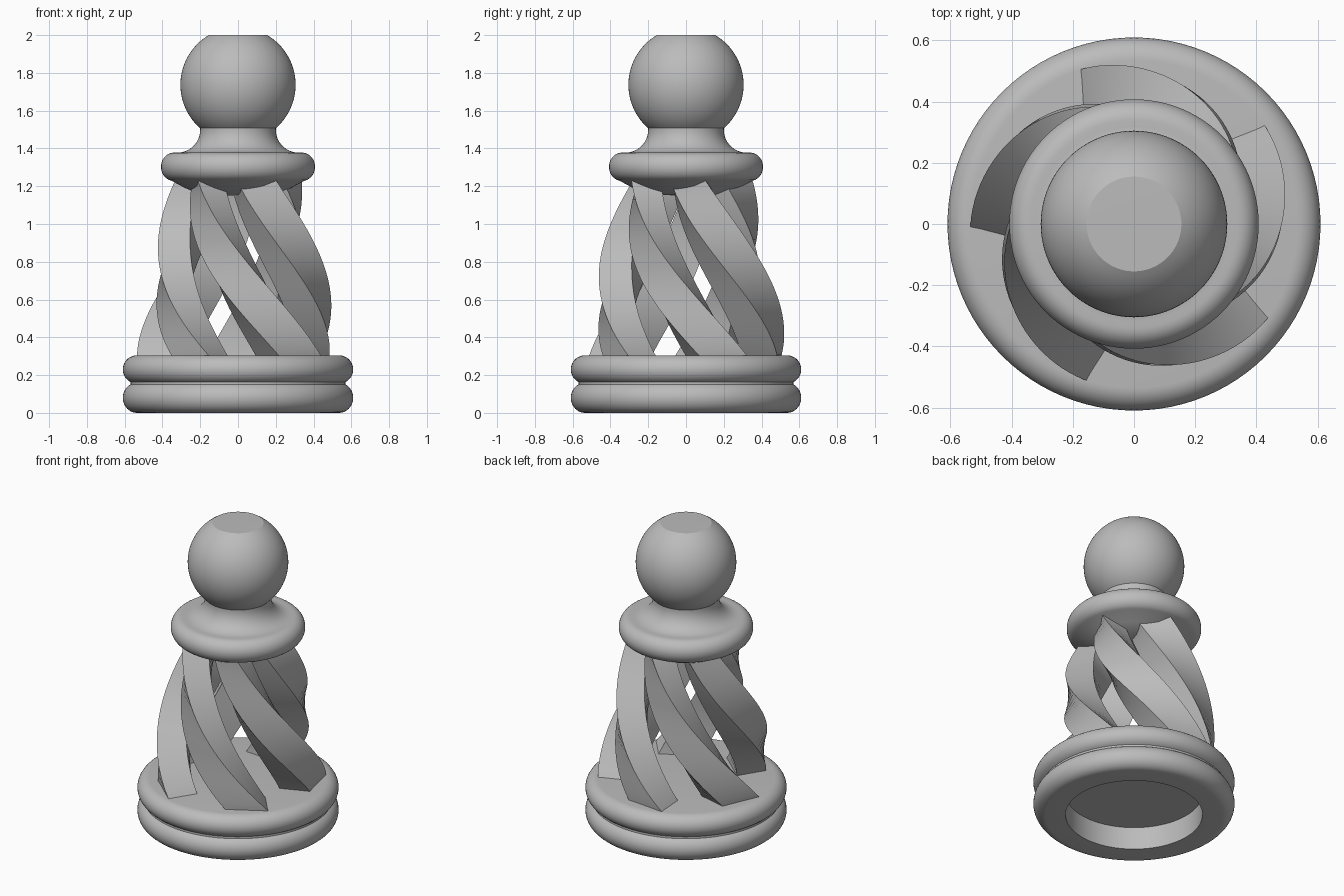
import bpy, bmesh, math
from math import sin, cos, radians, pi

if "Cube" in bpy.data.objects:
    bpy.data.objects.remove(bpy.data.objects["Cube"], do_unlink=True)

GREY = bpy.data.materials.new("plain_grey")
GREY.use_nodes = True
GREY.diffuse_color = (0.5, 0.5, 0.5, 1)
GREY.node_tree.nodes["Principled BSDF"].inputs["Base Color"].default_value = (0.5, 0.5, 0.5, 1)


def finish(bm, name, angle=30):
    bmesh.ops.recalc_face_normals(bm, faces=bm.faces)
    mesh = bpy.data.meshes.new(name)
    bm.to_mesh(mesh)
    bm.free()
    obj = bpy.data.objects.new(name, mesh)
    bpy.context.collection.objects.link(obj)
    mesh.materials.append(GREY)
    bpy.ops.object.select_all(action="DESELECT")
    obj.select_set(True)
    bpy.context.view_layer.objects.active = obj
    bpy.ops.object.shade_smooth_by_angle(angle=radians(angle))
    return obj


def arc(cr, cz, rr, rz, start, end, steps=14):
    """Points (radius, height) on an elliptical arc, angles in degrees."""
    angles = [radians(start + (end - start) * i / steps) for i in range(steps + 1)]
    return [(cr + rr * cos(a), cz + rz * sin(a)) for a in angles]


def lathe(name, profile, sides=96):
    """Revolve a profile that starts and ends on the axis."""
    bm = bmesh.new()
    verts = [bm.verts.new((r, 0, z)) for r, z in profile]
    edges = [bm.edges.new(pair) for pair in zip(verts, verts[1:])]
    bmesh.ops.spin(bm, geom=verts + edges, axis=(0, 0, 1), cent=(0, 0, 0),
                   steps=sides, angle=2 * pi, use_duplicate=False)
    bmesh.ops.remove_doubles(bm, verts=bm.verts, dist=1e-4)
    return finish(bm, name)


# Base: two rounded rings with a groove, hollow underneath
lathe("base",
      [(0, 0.15), (0.415, 0.15), (0.415, 0)]
      + arc(0.535, 0.08, 0.075, 0.08, -90, 62)
      + arc(0.535, 0.23, 0.075, 0.075, -62, 90)
      + [(0, 0.305)])

# Collar with concave neck
lathe("collar_and_neck",
      [(0, 1.15), (0.19, 1.155), (0.28, 1.19)]
      + arc(0.34, 1.303, 0.068, 0.075, -80, 90)
      + arc(0.32, 1.5, 0.12, 0.122, 270, 180)
      + [(0.2, 1.53), (0, 1.53)])

# Ball head with flat top
lathe("head", [(0, 1.432)] + arc(0, 1.737, 0.305, 0.305, -88, 59.5, 40) + [(0, 2.0)])


def strip_section(z):
    """Four corners of the twisted strip at one height, in order round the section."""
    f = (z - 0.3) / 0.92
    shrink = max(f, 0) ** 1.4
    turn = radians(37.5 - 91.5 * f)
    lag = radians(29 + 7 * f)
    r_trail, r_lead = 0.535 - 0.18 * shrink, 0.49 - 0.235 * shrink
    depth, lean = 0.19 - 0.03 * f, radians(165 - 8 * f)
    trail = (r_trail, 0)
    lead = (r_lead * cos(lag), -r_lead * sin(lag))
    dx, dy = depth * cos(lean), depth * sin(lean)
    corners = [trail, lead, (lead[0] + dx, lead[1] + dy), (trail[0] + dx, trail[1] + dy)]
    return [(x * cos(turn) - y * sin(turn), x * sin(turn) + y * cos(turn), z)
            for x, y in corners]


# Five strips spiralling from base to collar
LEVELS = 32
for n in range(5):
    bm = bmesh.new()
    rings = [[bm.verts.new(c) for c in strip_section(0.28 + 0.97 * i / LEVELS)]
             for i in range(LEVELS + 1)]
    for low, high in zip(rings, rings[1:]):
        for k in range(4):
            j = (k + 1) % 4
            bm.faces.new((low[k], low[j], high[j], high[k]))
    bm.faces.new(rings[0])
    bm.faces.new(rings[-1])
    strip = finish(bm, f"spiral_strip_{n + 1}")
    strip.rotation_euler.z = n * 2 * pi / 5
